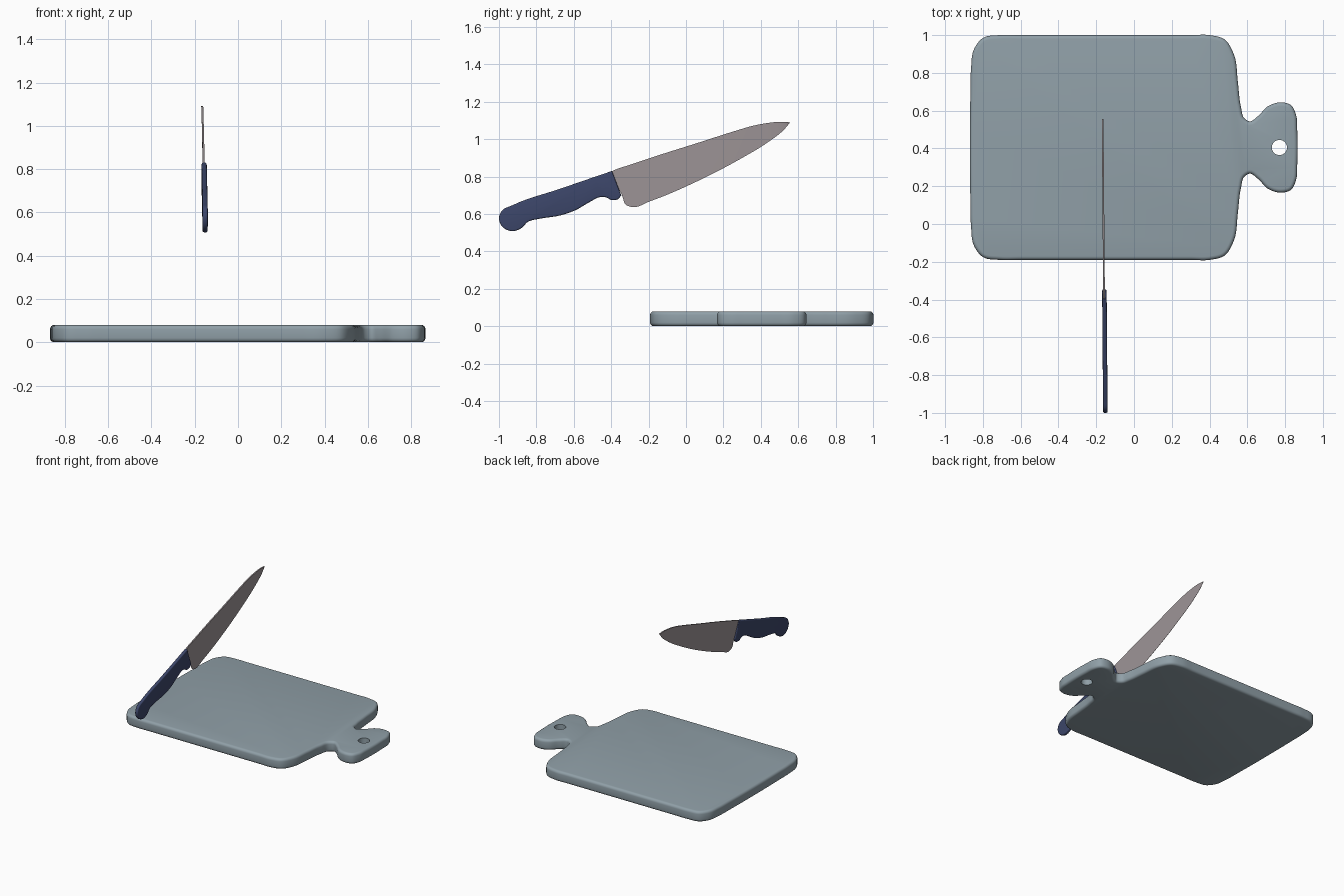
import bpy, bmesh, math
from mathutils import Vector

if "Cube" in bpy.data.objects:
    bpy.data.objects.remove(bpy.data.objects["Cube"])


def spline(points, closed=False, steps=6):
    """Smooth curve through the points, spaced by chord length."""
    p = [Vector(q) for q in points]
    n = len(p)
    segs = n if closed else n - 1
    d = [p[(i + 1) % n] - p[i] for i in range(segs)]
    h = [v.length for v in d]
    slope = [v / l for v, l in zip(d, h)]

    def tangent(i):
        if not closed and i in (0, n - 1):
            return slope[0 if i == 0 else -1]
        a, b = (i - 1) % segs, i % segs
        return (slope[a] * h[b] + slope[b] * h[a]) / (h[a] + h[b])

    out = []
    for i in range(segs):
        j = (i + 1) % n
        m0, m1 = tangent(i) * h[i], tangent(j) * h[i]
        for k in range(steps):
            t = k / steps
            out.append(p[i] * (2*t**3 - 3*t*t + 1) + m0 * (t**3 - 2*t*t + t)
                       + p[j] * (3*t*t - 2*t**3) + m1 * (t**3 - t*t))
    if not closed:
        out.append(p[-1])
    return out


def finish(name, bm, color):
    bmesh.ops.recalc_face_normals(bm, faces=bm.faces)
    mesh = bpy.data.meshes.new(name)
    bm.to_mesh(mesh)
    bm.free()
    ob = bpy.data.objects.new(name, mesh)
    bpy.context.collection.objects.link(ob)
    mat = bpy.data.materials.new(name + "_colour")
    mat.diffuse_color = (*color, 1)
    mat.use_nodes = True
    mat.node_tree.nodes["Principled BSDF"].inputs["Base Color"].default_value = mat.diffuse_color
    mesh.materials.append(mat)
    return ob


def smooth(ob, angle=35):
    bpy.ops.object.select_all(action='DESELECT')
    ob.select_set(True)
    bpy.context.view_layer.objects.active = ob
    bpy.ops.object.shade_smooth_by_angle(angle=math.radians(angle))


def slab(outline, offset, bevel):
    """Extrude a closed 3D outline and round both rims."""
    bm = bmesh.new()
    face = bm.faces.new([bm.verts.new(v) for v in outline])
    top = bmesh.ops.extrude_face_region(bm, geom=[face], use_keep_orig=True)
    verts = [g for g in top["geom"] if isinstance(g, bmesh.types.BMVert)]
    bmesh.ops.translate(bm, verts=verts, vec=offset)
    rims = {e for f in bm.faces if len(f.verts) > 4 for e in f.edges}
    bmesh.ops.bevel(bm, geom=list(rims), offset=bevel, segments=4,
                    profile=0.5, affect='EDGES', clamp_overlap=True)
    return bm


# Cutting board: half outline mirrored about its long axis
MID = 0.405
half = [(-.866, .70), (-.863, .82), (-.846, .928), (-.80, .985), (-.71, 1.0),
        (-.60, 1.0), (.30, 1.0), (.40, 1.0), (.48, .977), (.528, .90),
        (.550, .75), (.566, .62), (.584, .56), (.612, .543), (.656, .571),
        (.71, .624), (.775, .644), (.83, .63), (.858, .577), (.864, .50)]
outline = half + [(x, 2 * MID - y) for x, y in reversed(half)]
board_pts = [(v.x, v.y, 0) for v in spline(outline, closed=True)]
board = finish("cutting_board", slab(board_pts, (0, 0, .08), .022), (.28, .35, .39))

# Hanging hole through the board handle
bpy.ops.mesh.primitive_cylinder_add(vertices=48, radius=.04, depth=.4,
                                    location=(.77, MID, .04))
cutter = bpy.context.object
cutter.name = "hole_cutter"
mod = board.modifiers.new("hole", 'BOOLEAN')
mod.operation, mod.solver, mod.object = 'DIFFERENCE', 'EXACT', cutter
bpy.context.view_layer.objects.active = board
bpy.ops.object.modifier_apply(modifier=mod.name)
bpy.data.objects.remove(cutter)
smooth(board)


# Knife leans very slightly sideways along its length
def knife_x(y):
    return -.160 - .008 * (y + .2)


# Knife handle: side profile with finger grip and rounded butt
grip = [(-.396, .83), (-.67, .736), (-.93, .646), (-.984, .618), (-1.0, .578),
        (-.984, .534), (-.93, .508), (-.882, .523), (-.845, .558), (-.78, .575),
        (-.674, .592), (-.594, .619), (-.513, .665), (-.46, .690), (-.428, .689),
        (-.396, .674), (-.364, .679), (-.346, .70)]
W = .024
grip_pts = [(knife_x(v.x) + .002 - W / 2, v.x, v.y) for v in spline(grip)]
handle = finish("knife_handle", slab(grip_pts, (W, 0, 0), .008), (.046, .062, .145))
smooth(handle)

# Blade: paired spine and edge curves, wedge-shaped cross-section
spine = [(-.41, .822), (-.385, .834), (-.30, .863), (-.15, .913), (.075, .984),
         (.25, 1.040), (.36, 1.072), (.44, 1.087), (.51, 1.093), (.555, 1.090)]
edge = [(-.36, .735), (-.342, .70), (-.322, .650), (-.290, .637), (-.19, .669),
        (.075, .782), (.29, .894), (.44, .985), (.525, 1.052), (.555, 1.088)]
bm = bmesh.new()
rings = []
for s, e in zip(spline(spine), spline(edge)):
    ring = []
    for p, t in ((s, .0045), (e, .0006)):
        ring.append([bm.verts.new((knife_x(p.x) + k * t, p.x, p.y)) for k in (-1, 1)])
    rings.append([ring[0][0], ring[0][1], ring[1][1], ring[1][0]])
for a, b in zip(rings, rings[1:]):
    for i in range(4):
        j = (i + 1) % 4
        bm.faces.new((a[i], a[j], b[j], b[i]))
bm.faces.new(rings[0])
bm.faces.new(rings[-1])
blade = finish("knife_blade", bm, (.34, .30, .31))
smooth(blade)
